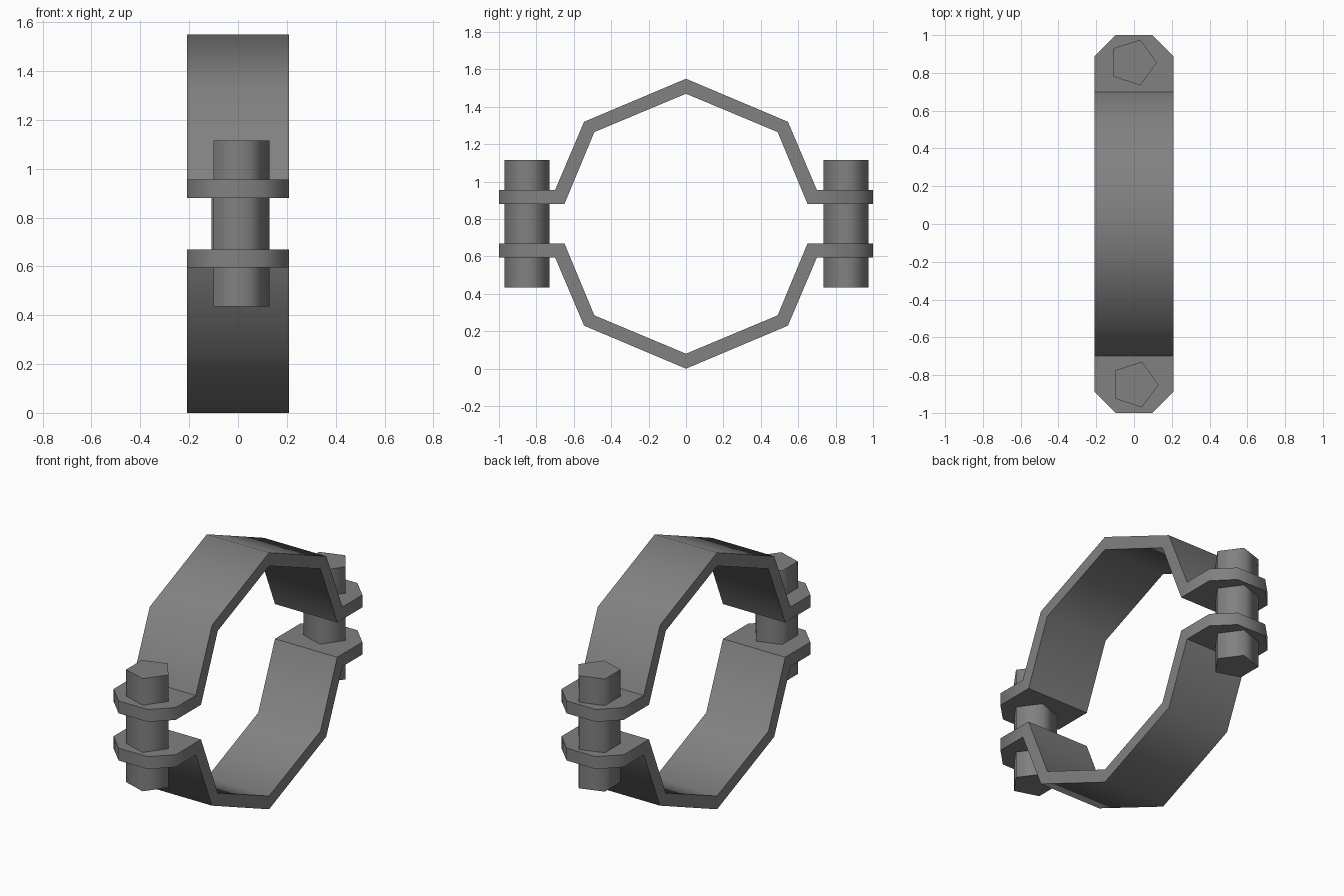
import bpy, bmesh, math

cube = bpy.data.objects.get("Cube")
if cube:
    bpy.data.objects.remove(cube, do_unlink=True)

HALF_WIDTH = 0.208
MID_Z = 0.775

grey = bpy.data.materials.new("grey_metal")
grey.use_nodes = True
colour = (0.22, 0.22, 0.22, 1)
grey.diffuse_color = colour
grey.node_tree.nodes["Principled BSDF"].inputs["Base Color"].default_value = colour


def finish(bm, name, angle):
    bmesh.ops.recalc_face_normals(bm, faces=bm.faces)
    mesh = bpy.data.meshes.new(name)
    bm.to_mesh(mesh)
    bm.free()
    mesh.materials.append(grey)
    obj = bpy.data.objects.new(name, mesh)
    bpy.context.collection.objects.link(obj)
    bpy.ops.object.select_all(action='DESELECT')
    obj.select_set(True)
    bpy.context.view_layer.objects.active = obj
    bpy.ops.object.shade_smooth_by_angle(angle=math.radians(angle))


# Half of the band: a bent strip with flat flanges, heights above the parting plane
OUTER = [(-1, 0.18), (-0.70, 0.18), (-0.545, 0.545), (0, 0.775)]
INNER = [(-1, 0.105), (-0.65, 0.105), (-0.49, 0.49), (0, 0.695)]


def both_sides(path):
    return path + [(-y, z) for y, z in reversed(path[:-1])]


def band_half(name, side):
    bm = bmesh.new()
    outline = both_sides(OUTER) + both_sides(INNER)[::-1]
    verts = [bm.verts.new((-HALF_WIDTH, y, MID_Z + side * z)) for y, z in outline]
    face = bm.faces.new(verts)
    ext = bmesh.ops.extrude_face_region(bm, geom=[face])
    moved = [v for v in ext["geom"] if isinstance(v, bmesh.types.BMVert)]
    bmesh.ops.translate(bm, verts=moved, vec=(2 * HALF_WIDTH, 0, 0))
    # Chamfer the upright corners of the flange tips
    corners = [e for e in bm.edges
               if all(abs(v.co.y) > 0.99 for v in e.verts)
               and abs(e.verts[0].co.x - e.verts[1].co.x) < 0.01]
    bmesh.ops.bevel(bm, geom=corners, offset=0.11, offset_type='OFFSET',
                    segments=1, affect='EDGES')
    finish(bm, name, 50)


band_half("upper_band", 1)
band_half("lower_band", -1)


# Five-sided bolts through the flanges
def bolt(name, x, y):
    bm = bmesh.new()
    base = [bm.verts.new((x + 0.127 * math.cos(a), y + 0.127 * math.sin(a), 0.435))
            for a in (math.tau * i / 5 for i in range(5))]
    face = bm.faces.new(base)
    ext = bmesh.ops.extrude_face_region(bm, geom=[face])
    moved = [v for v in ext["geom"] if isinstance(v, bmesh.types.BMVert)]
    bmesh.ops.translate(bm, verts=moved, vec=(0, 0, 0.68))
    finish(bm, name, 80)


bolt("front_bolt", 0.003, -0.85)
bolt("back_bolt", -0.006, 0.855)
